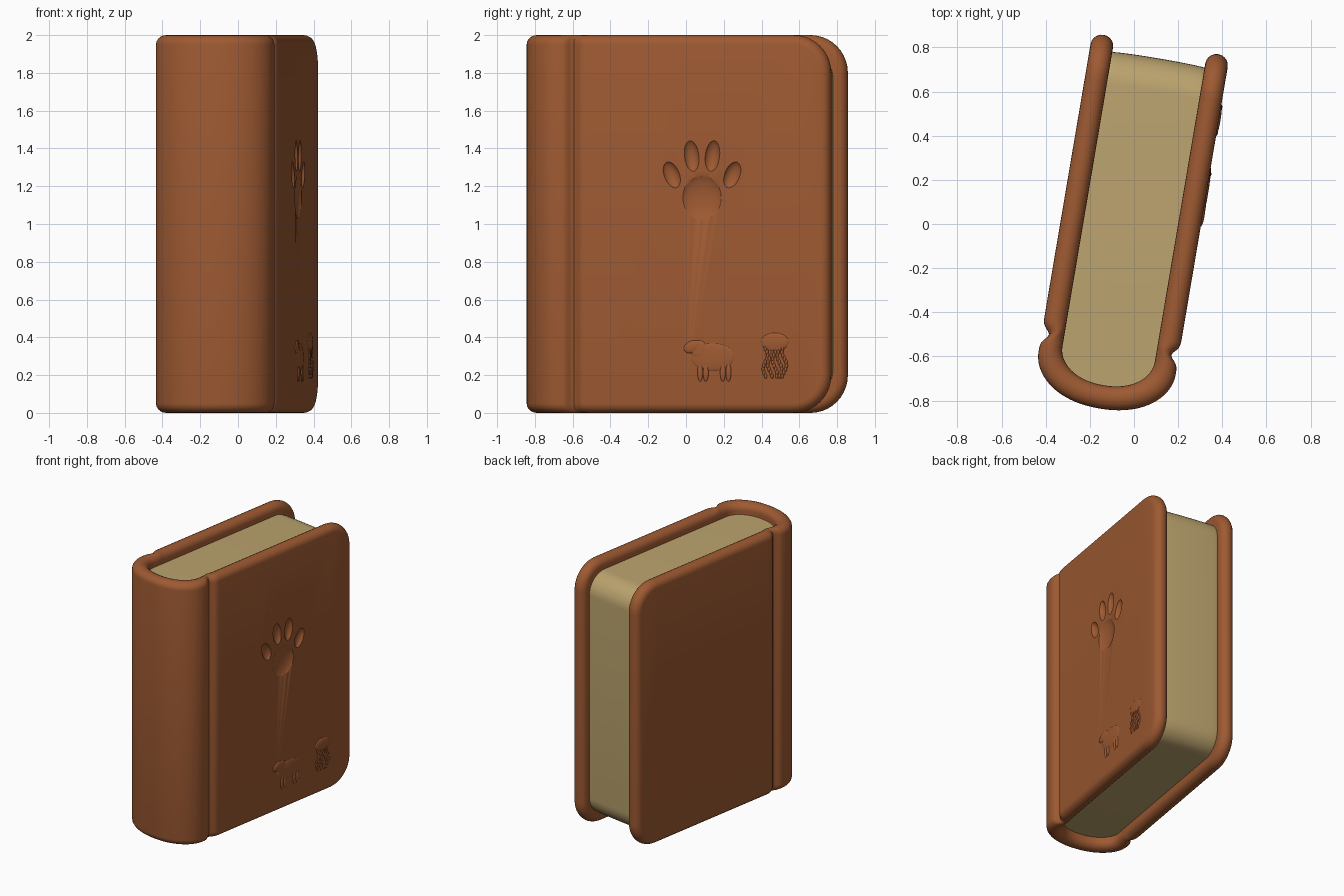
import bpy, bmesh, math
from mathutils import Matrix

if "Cube" in bpy.data.objects:
    bpy.data.objects.remove(bpy.data.objects["Cube"])

TURN = Matrix.Rotation(math.radians(-9.6), 4, 'Z') @ Matrix.Translation((-0.015, 0, 0))
H = 1.0            # half height
FACE = 0.315       # outer face of a cover board


def material(name, rgb):
    m = bpy.data.materials.new(name)
    m.diffuse_color = (*rgb, 1)
    m.use_nodes = True
    m.node_tree.nodes["Principled BSDF"].inputs["Base Color"].default_value = m.diffuse_color
    return m


LEATHER = material("brown leather", (0.342, 0.102, 0.032))
PAPER = material("cream paper", (0.500, 0.368, 0.156))


def finish(bm, name, mat):
    bmesh.ops.recalc_face_normals(bm, faces=bm.faces)
    bm.transform(TURN)
    me = bpy.data.meshes.new(name)
    bm.to_mesh(me)
    bm.free()
    ob = bpy.data.objects.new(name, me)
    bpy.context.collection.objects.link(ob)
    me.materials.append(mat)
    return ob


def smooth(ob, angle=35):
    bpy.ops.object.select_all(action='DESELECT')
    ob.select_set(True)
    bpy.context.view_layer.objects.active = ob
    bpy.ops.object.shade_smooth_by_angle(angle=math.radians(angle))


def bridge(bm, a, b):
    n = len(a)
    for i in range(n):
        bm.faces.new((a[i], a[(i + 1) % n], b[(i + 1) % n], b[i]))


# --- cover: a U-shaped sheet with rounded corners and a fully round rim ---
ARC, ARM, R, RIM = 0.33, 1.44, 0.20, 0.05
END = ARC + ARM


def cover_point(s, w):
    """s runs along the U, w goes from inner (0) to outer (1) surface."""
    t, sign = abs(s), (1 if s >= 0 else -1)

    def side(half, centre, depth, groove):
        if t < ARC:
            a = t / ARC * math.pi / 2
            return half * math.sin(a) ** 0.92, centre - depth * math.cos(a)
        v = centre + (t - ARC) * (0.822 - centre) / ARM
        return half - groove * math.exp(-((v + 0.558) / 0.03) ** 2), v

    po, vo = side(FACE, -0.64, 0.21, 0.034)
    pi, vi = side(0.212, -0.60, 0.143, 0.0)
    return sign * (pi + (po - pi) * w), vi + (vo - vi) * w


fine = [i * 0.0125 for i in range(-46, 47)]
straight = [-(END - R) + 0.001, -1.0] + fine + [1.0, END - R - 0.001]


def outline(d):
    """Stations (s, half height) of the rounded rectangle inset by d."""
    c, r = END - R, R - d
    steps = [math.radians(90 * i / 10) for i in range(11)]
    right = [(c + r * math.sin(a), H - R + r * math.cos(a)) for a in steps]
    left = [(-s, z) for s, z in reversed(right)]
    return left + [(s, H - d) for s in straight] + right


bm = bmesh.new()
rings = []
for k in range(11):
    th = math.radians(-90 + 18 * k)
    w, st = 0.5 + 0.5 * math.sin(th), outline(RIM * (1 - math.cos(th)))
    top = [bm.verts.new((*cover_point(s, w), H + z)) for s, z in st]
    low = [bm.verts.new((*cover_point(s, w), H - z)) for s, z in st]
    rings.append((top, low))
for (t0, l0), (t1, l1) in zip(rings, rings[1:]):
    bridge(bm, t0 + l0[::-1], t1 + l1[::-1])
for top, low in (rings[0], rings[-1]):
    for i in range(len(top) - 1):
        bm.faces.new((top[i], top[i + 1], low[i + 1], low[i]))
cover = finish(bm, "cover", LEATHER)


# --- blobs on the front board, placed by side-view coordinates ---
def blob(bm, y, z, ry, rz, lift, thick=0.04, tilt=0):
    v = (y + 0.05) / 0.986
    mat = (Matrix.Translation((FACE + lift, v, z))
           @ Matrix.Rotation(math.radians(tilt), 4, 'X')
           @ Matrix.Diagonal((thick, ry, rz, 1)))
    bmesh.ops.create_uvsphere(bm, u_segments=24, v_segments=14, radius=1, matrix=mat)


# paw print pressed into the board
bm = bmesh.new()
for y, z, ry, rz, tilt in ((-0.075, 1.26, 0.045, 0.08, 22), (0.03, 1.36, 0.043, 0.09, 7),
                           (0.14, 1.36, 0.043, 0.09, -7), (0.245, 1.26, 0.045, 0.08, -22)):
    blob(bm, y, z, ry, rz, 0.017, tilt=tilt)
blob(bm, 0.085, 1.14, 0.115, 0.13, 0.017)
cutter = finish(bm, "paw_cutter", LEATHER)
cutter.hide_render = True
mod = cover.modifiers.new("paw", 'BOOLEAN')
mod.operation, mod.solver, mod.object = 'DIFFERENCE', 'EXACT', cutter
bpy.context.view_layer.objects.active = cover
bpy.ops.object.modifier_apply(modifier="paw")
bpy.data.objects.remove(cutter)
smooth(cover, 32)

# small sheep relief
bm = bmesh.new()
blob(bm, 0.14, 0.295, 0.12, 0.075, -0.002, 0.01)
blob(bm, 0.035, 0.35, 0.05, 0.032, -0.001, 0.01, 20)
blob(bm, 0.07, 0.33, 0.045, 0.055, -0.002, 0.01)
for y in (0.075, 0.105, 0.195, 0.225):
    blob(bm, y, 0.215, 0.015, 0.05, -0.002, 0.01)
smooth(finish(bm, "sheep_relief", LEATHER))

# small jellyfish relief: dome and wavy tentacles
bm = bmesh.new()
blob(bm, 0.47, 0.375, 0.075, 0.05, -0.002, 0.01)
for j in range(5):
    for i in range(9):
        y = 0.42 + 0.025 * j + 0.012 * math.sin(i * 0.8 + j)
        blob(bm, y, 0.34 - 0.018 * i, 0.008, 0.016, -0.003, 0.009)
smooth(finish(bm, "jellyfish_relief", LEATHER))

# --- page block: rounded at the spine and at the outer corners ---
bm = bmesh.new()
PR, PH, rings = 0.15, 0.92, []
for k in range(17):
    a = math.radians(-90 + 180 * k / 16)
    p, back = 0.213 * math.sin(a), -0.61 - 0.135 * math.cos(a)
    front = 0.75 + 0.008 * math.cos(a)
    pts = [(back, -PH)]
    for sign in (-1, 1):
        arc = [(front - PR + PR * math.sin(b), sign * (PH - PR + PR * math.cos(b)))
               for b in (math.radians(9 * i) for i in range(11))]
        pts += arc if sign < 0 else arc[::-1]
    pts.append((back, PH))
    rings.append([bm.verts.new((p, v, H + z)) for v, z in pts])
for a, b in zip(rings, rings[1:]):
    bridge(bm, a, b)
bm.faces.new(rings[0])
bm.faces.new(rings[-1])
smooth(finish(bm, "page_block", PAPER))
